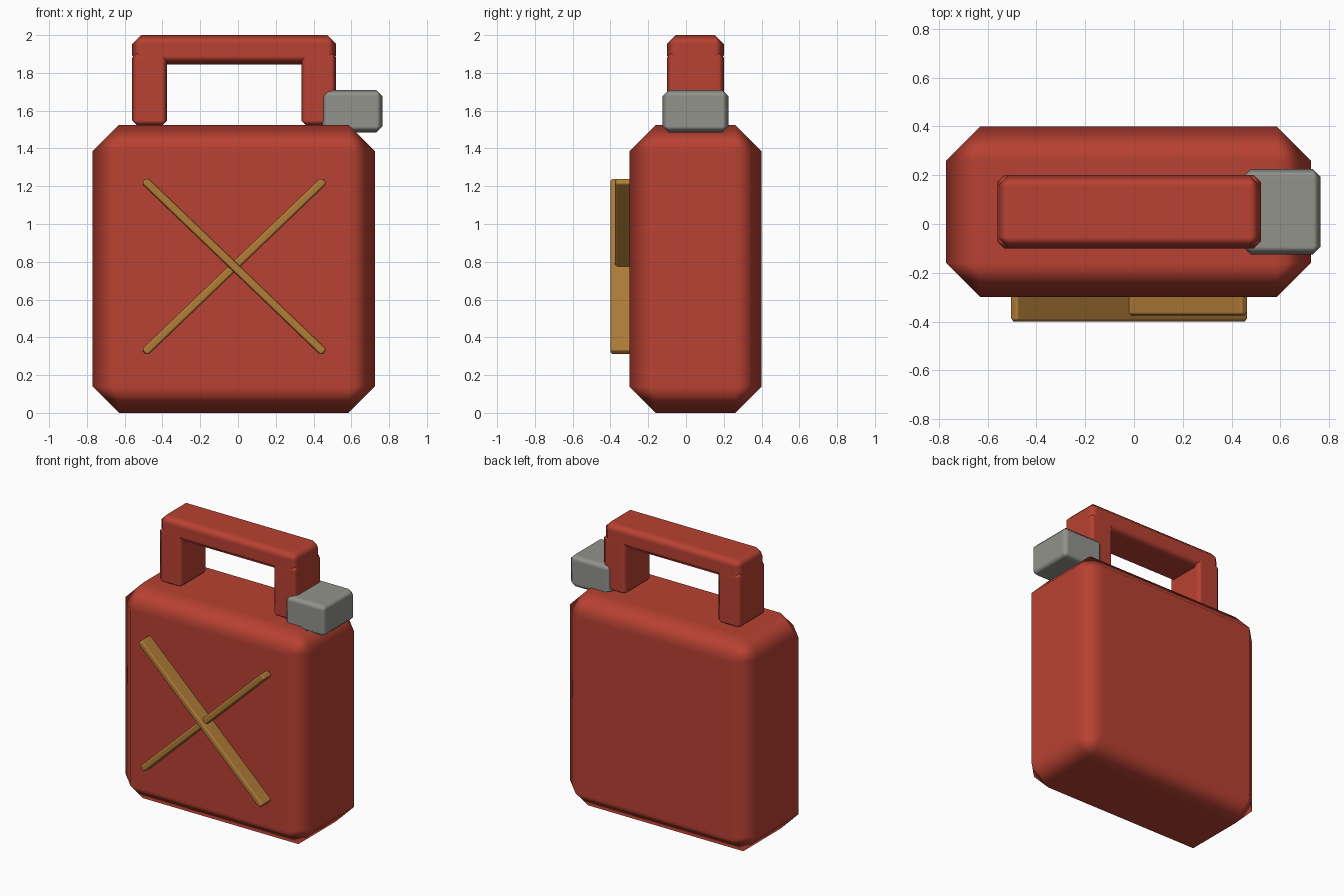
import bpy
import math

if "Cube" in bpy.data.objects:
    bpy.data.objects.remove(bpy.data.objects["Cube"])


def material(name, rgb):
    m = bpy.data.materials.new(name)
    m.diffuse_color = (*rgb, 1.0)
    m.use_nodes = True
    m.node_tree.nodes["Principled BSDF"].inputs["Base Color"].default_value = m.diffuse_color
    return m


RED = material("can red", (0.48, 0.053, 0.032))
GREY = material("cap grey", (0.29, 0.29, 0.265))
GOLD = material("brace ochre", (0.44, 0.205, 0.04))


def box(name, lo, hi, chamfer, mat, tilt=0.0):
    """Chamfered, smooth-shaded box between two corners, turned about y."""
    centre = [(a + b) / 2 for a, b in zip(lo, hi)]
    bpy.ops.mesh.primitive_cube_add(size=1, location=centre)
    ob = bpy.context.object
    ob.name = name
    ob.scale = [b - a for a, b in zip(lo, hi)]
    bpy.ops.object.transform_apply(location=False, rotation=False, scale=True)
    ob.rotation_euler.y = tilt
    ob.data.materials.append(mat)
    ob.data.shade_smooth()
    bev = ob.modifiers.new("chamfer", 'BEVEL')
    bev.width = chamfer
    bev.segments = 1
    bev.limit_method = 'NONE'
    bev.harden_normals = True
    return ob


# Can body
box("can_body", (-0.77, -0.30, 0.0), (0.725, 0.40, 1.525), 0.14, RED)

# Carrying handle: two posts and a grip
for side, x in (("left", -0.56), ("right", 0.335)):
    box(f"handle_post_{side}", (x, -0.10, 1.52), (x + 0.185, 0.20, 1.91), 0.028, RED)
box("handle_grip", (-0.56, -0.10, 1.845), (0.52, 0.20, 2.0), 0.046, RED)

# Filler cap at the top right
box("filler_cap", (0.445, -0.125, 1.485), (0.765, 0.225, 1.71), 0.033, GREY)

# Crossed braces on the front face, one standing prouder than the other
angle = math.radians(43.8)
for name, front, tilt in (("falling", -0.40, angle), ("rising", -0.375, -angle)):
    box(f"brace_{name}", (-0.68, front, 0.752), (0.64, -0.27, 0.798), 0.013, GOLD, tilt)
